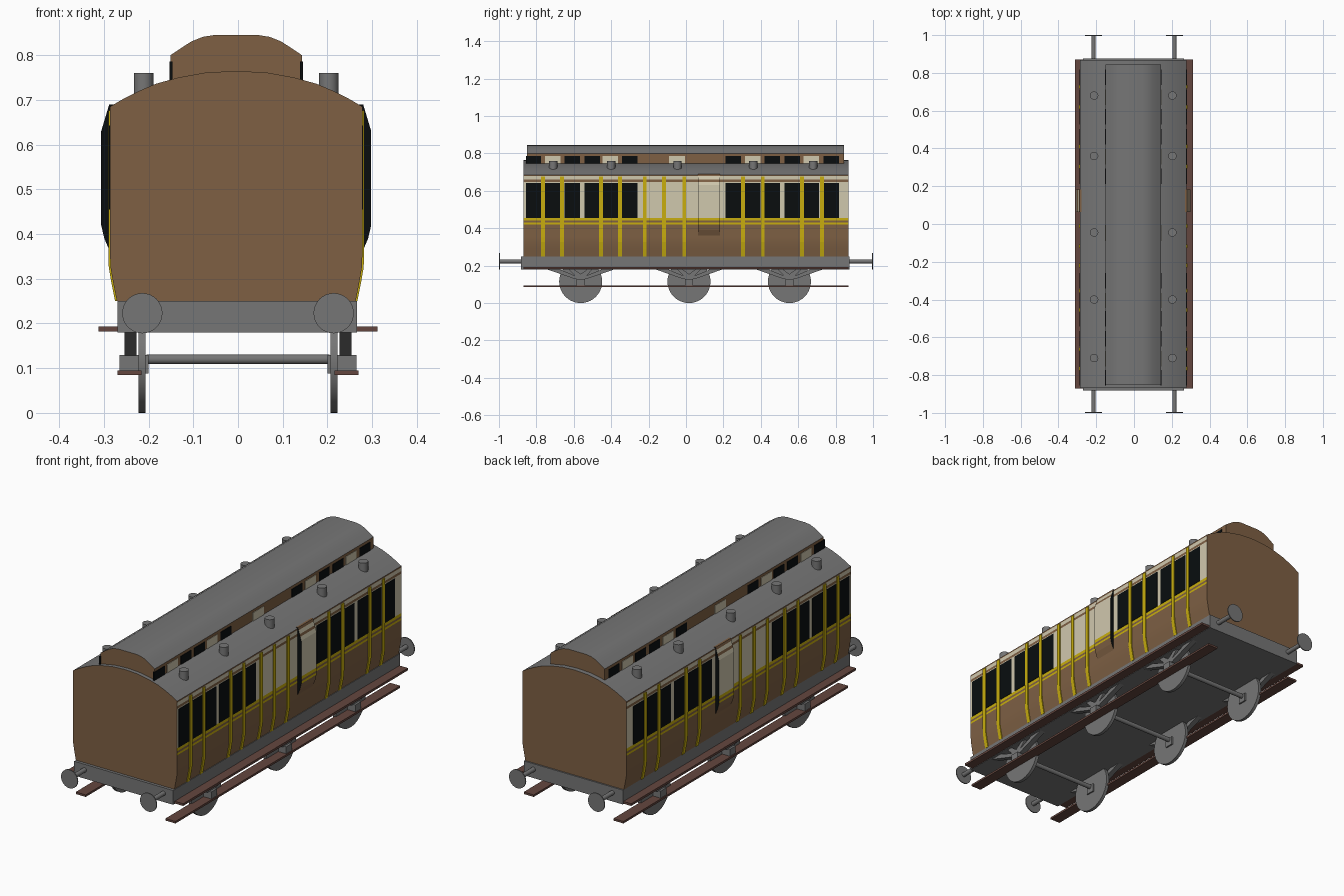
import bpy, bmesh, math
from mathutils import Matrix, Vector

if "Cube" in bpy.data.objects:
    bpy.data.objects.remove(bpy.data.objects["Cube"], do_unlink=True)

CX = -0.004  # centre line of the bodywork


def srgb(*rgb):
    return [((c / 255 + 0.055) / 1.055) ** 2.4 if c > 10 else c / 255 / 12.92 for c in rgb] + [1]


def material(name, *rgb):
    m = bpy.data.materials.new(name)
    m.use_nodes = True
    m.diffuse_color = srgb(*rgb)
    m.node_tree.nodes["Principled BSDF"].inputs["Base Color"].default_value = srgb(*rgb)
    return m


BROWN = material("panel brown", 126, 96, 68)
CREAM = material("panel cream", 208, 200, 174)
YELLOW = material("lining yellow", 200, 174, 14)
BLACK = material("window black", 9, 13, 15)
GRAY = material("metal gray", 118, 118, 118)
DARK = material("footboard brown", 100, 70, 62)


def finish(name, bm, mats, rule=None, smooth=True):
    bmesh.ops.recalc_face_normals(bm, faces=bm.faces)
    bm.normal_update()
    if rule:
        for f in bm.faces:
            f.material_index = mats.index(rule(f.calc_center_median(), f.normal))
    me = bpy.data.meshes.new(name)
    bm.to_mesh(me)
    bm.free()
    for m in mats:
        me.materials.append(m)
    ob = bpy.data.objects.new(name, me)
    bpy.context.collection.objects.link(ob)
    if smooth:
        bpy.ops.object.select_all(action="DESELECT")
        ob.select_set(True)
        bpy.context.view_layer.objects.active = ob
        bpy.ops.object.shade_smooth_by_angle(angle=math.radians(30))
    return ob


def extrude(name, profile, y0, y1, mats, rule=None, smooth=False):
    """Extrude an (x, z) outline along y."""
    bm = bmesh.new()
    base = bm.faces.new([bm.verts.new((x, y0, z)) for x, z in profile])
    res = bmesh.ops.extrude_face_region(bm, geom=[base])
    verts = [g for g in res["geom"] if isinstance(g, bmesh.types.BMVert)]
    bmesh.ops.translate(bm, verts=verts, vec=(0, y1 - y0, 0))
    return finish(name, bm, mats, rule, smooth)


def box(name, x, y, z, mat):
    return extrude(name, [(x[0], z[0]), (x[1], z[0]), (x[1], z[1]), (x[0], z[1])], *y, [mat])


def cylinder(name, centre, radius, depth, axis, mat, sides=32):
    bm = bmesh.new()
    turn = Vector((0, 0, 1)).rotation_difference(Vector(axis)).to_matrix().to_4x4()
    bmesh.ops.create_cone(bm, cap_ends=True, segments=sides, radius1=radius, radius2=radius,
                          depth=depth, matrix=Matrix.Translation(centre) @ turn)
    return finish(name, bm, [mat])


# Livery bands by height, shared by the body and the lookouts
BANDS = [(0.42, BROWN), (0.43, YELLOW), (0.44, BROWN), (0.455, YELLOW),
         (0.648, CREAM), (0.66, BROWN), (0.678, CREAM), (9, BROWN)]


def band(z):
    return next(m for top, m in BANDS if z < top)


def along(points, z):
    """Half width at height z on a side outline of (half width, z) points."""
    for (xa, za), (xb, zb) in zip(points, points[1:]):
        if z <= zb:
            return xa + (xb - xa) * (z - za) / (zb - za)
    return points[-1][0]


def banded(points):
    zs = {z for _, z in points} | {t for t, _ in BANDS if points[0][1] < t < points[-1][1]}
    return [(along(points, z), z) for z in sorted(zs)]


def symmetric(half):
    """Close a half outline about the centre line; last point lies on it."""
    return [(CX + x, z) for x, z in half] + [(CX - x, z) for x, z in reversed(half) if x > 0]


# Body with curved tumblehome and arched roof
SIDE = [(0.267, 0.25), (0.275, 0.29), (0.281, 0.325), (0.282, 0.35), (0.282, 0.685)]
ROOF = [(0.255, 0.701), (0.22, 0.719), (0.18, 0.736), (0.13, 0.75), (0.07, 0.761), (0, 0.765)]


def body_rule(c, n):
    if abs(n.y) > 0.9:
        return BROWN
    return GRAY if n.z > 0.2 else band(c.z)


PAINT = [BROWN, CREAM, YELLOW, GRAY, BLACK]
extrude("body", symmetric(banded(SIDE) + ROOF), -0.868, 0.868, PAINT, body_rule, True)

# Clerestory
upper = [(0.147, 0.72), (0.147, 0.8), (0.122, 0.817), (0.1, 0.831), (0.075, 0.841), (0.05, 0.845), (0, 0.845)]
extrude("clerestory", symmetric(upper), -0.849, 0.845, [BROWN, GRAY],
        lambda c, n: GRAY if n.z > 0.2 else BROWN, True)


def side_plate(name, s, y, half, z0, z1, thick, mat):
    """Thin plate following the body side."""
    zs = [z0] + [z for _, z in SIDE if z0 < z < z1] + [z1]
    outer = [(CX + s * (along(half, z) + thick), z) for z in zs]
    inner = [(CX + s * (along(half, z) - 0.004), z) for z in reversed(zs)]
    extrude(name, outer + inner, y[0], y[1], [mat])


WINDOWS = [-0.815, -0.713, -0.608, -0.502, -0.405, -0.3, 0.252, 0.356, 0.462, 0.568, 0.67, 0.776]
BEADS = [-0.765, -0.663, -0.455, -0.353, -0.22, -0.118, -0.01, 0.305, 0.41, 0.62, 0.727]
UPPER_SIDE = [(0.147, 0.72), (0.147, 0.8)]
BAY = [(0.282, 0.36), (0.295, 0.39), (0.302, 0.42), (0.302, 0.63), (0.296, 0.65), (0.284, 0.69)]

for s, side in ((1, "left"), (-1, "right")):
    # Windows, clerestory lights and beading
    for i, y in enumerate(WINDOWS):
        span = (y - 0.041, y + 0.041)
        side_plate(f"{side}_window", s, span, SIDE, 0.455, 0.643, 0.002, BLACK)
        side_plate(f"{side}_clerestory_light", s, span, UPPER_SIDE, 0.74, 0.786, 0.002,
                   CREAM if i % 3 == 1 else BLACK)
    side_plate(f"{side}_clerestory_light", s, (-0.091, -0.005), UPPER_SIDE, 0.74, 0.786, 0.002, CREAM)
    for y in BEADS:
        side_plate(f"{side}_bead", s, (y - 0.01, y + 0.01), SIDE, 0.25, 0.676, 0.004, YELLOW)

    # Guard's lookout with dark end panes
    shape = [(0.27, 0.36)] + banded(BAY) + [(0.27, 0.69)]
    extrude(f"{side}_lookout", [(CX + s * x, z) for x, z in shape], 0.064, 0.182, PAINT,
            lambda c, n: BLACK if abs(n.y) > 0.9 else band(c.z))

    # Roof ventilators
    for y in (-0.71, -0.4, -0.045, 0.36, 0.68):
        cylinder(f"{side}_ventilator", (CX + s * 0.207, y, 0.735), 0.022, 0.05, (0, 0, 1), GRAY, 20)

    # Footboards
    xs = sorted((s * 0.26, s * 0.312))
    box(f"{side}_upper_footboard", xs, (-0.87, 0.87), (0.182, 0.193), DARK)
    xs = sorted((s * 0.216, s * 0.27))
    box(f"{side}_lower_footboard", xs, (-0.87, 0.87), (0.085, 0.095), DARK)

    # Buffers
    for e in (-1, 1):
        cylinder(f"{side}_buffer_shank", (s * 0.214, e * 0.932, 0.223), 0.011, 0.13, (0, 1, 0), GRAY, 16)
        cylinder(f"{side}_buffer_head", (s * 0.214, e * 0.9975, 0.223), 0.045, 0.005, (0, 1, 0), GRAY)

# Underframe
box("underframe", (CX - 0.266, CX + 0.27), (-0.882, 0.875), (0.18, 0.25), GRAY)


def spring(name, s, y):
    """V-shaped leaf spring with its hanger, cut from flat plate."""
    bm = bmesh.new()
    arm = [(0.2, 0.187), (0.03, 0.128), (0, 0.128), (0, 0.146), (0.03, 0.146), (0.13, 0.187)]
    strut = [(0.025, 0.14), (0.0, 0.14), (0.0, 0.155), (0.045, 0.187), (0.07, 0.187)]
    for e in (-1, 1):
        for outline in (arm, strut):
            face = bm.faces.new([bm.verts.new((s * 0.227, y + e * dy, z)) for dy, z in outline])
            res = bmesh.ops.extrude_face_region(bm, geom=[face])
            moved = [g for g in res["geom"] if isinstance(g, bmesh.types.BMVert)]
            bmesh.ops.translate(bm, verts=moved, vec=(s * 0.027, 0, 0))
    finish(name, bm, [GRAY], smooth=False)


# Running gear
for y in (-0.563, 0.016, 0.553):
    cylinder("axle", (0, y, 0.12), 0.011, 0.41, (1, 0, 0), GRAY, 16)
    for s, side in ((1, "left"), (-1, "right")):
        cylinder(f"{side}_wheel", (s * 0.215, y, 0.115), 0.115, 0.016, (1, 0, 0), GRAY, 40)
        box(f"{side}_axlebox", sorted((s * 0.2, s * 0.265)), (y - 0.022, y + 0.022), (0.088, 0.129), GRAY)
        spring(f"{side}_spring", s, y)
